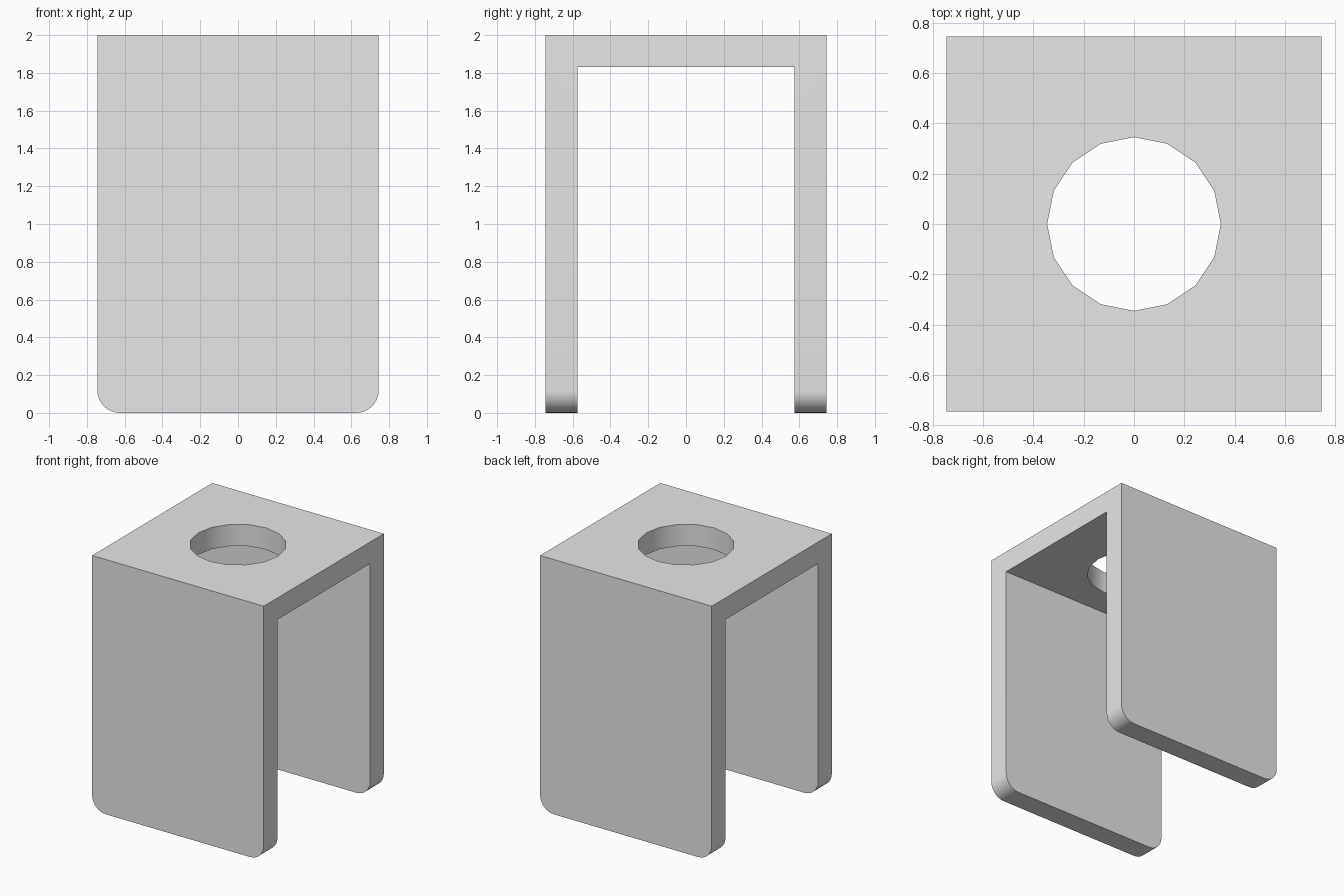
import bpy
import bmesh
import math

cube = bpy.data.objects.get("Cube")
if cube:
    bpy.data.objects.remove(cube, do_unlink=True)

HALF, HEIGHT, WALL = 0.745, 2.0, 0.17
CORNER, HOLE = 0.12, 0.345

grey = bpy.data.materials.new("light grey")
grey.use_nodes = True
colour = (0.8, 0.8, 0.8, 1)
grey.diffuse_color = colour
grey.node_tree.nodes["Principled BSDF"].inputs["Base Color"].default_value = colour


def make_object(name, bm):
    bmesh.ops.recalc_face_normals(bm, faces=bm.faces)
    mesh = bpy.data.meshes.new(name)
    bm.to_mesh(mesh)
    bm.free()
    obj = bpy.data.objects.new(name, mesh)
    bpy.context.collection.objects.link(obj)
    mesh.materials.append(grey)
    return obj


# Channel bracket: inverted U profile extruded across x
inner, ceiling = HALF - WALL, HEIGHT - WALL
profile = [(-HALF, 0), (-HALF, HEIGHT), (HALF, HEIGHT), (HALF, 0),
           (inner, 0), (inner, ceiling), (-inner, ceiling), (-inner, 0)]
bm = bmesh.new()
face = bm.faces.new([bm.verts.new((-HALF, y, z)) for y, z in profile])
side = bmesh.ops.extrude_face_region(bm, geom=[face])
moved = [v for v in side["geom"] if isinstance(v, bmesh.types.BMVert)]
bmesh.ops.translate(bm, verts=moved, vec=(2 * HALF, 0, 0))

# Rounded lower corners of both legs
corners = [e for e in bm.edges
           if all(v.co.z < 0.01 for v in e.verts)
           and abs(e.verts[0].co.x - e.verts[1].co.x) < 0.01]
bmesh.ops.bevel(bm, geom=corners, offset=CORNER, segments=8, profile=0.5,
                affect='EDGES')
bracket = make_object("channel_bracket", bm)

# Round hole through the top plate
bm = bmesh.new()
bmesh.ops.create_cone(bm, cap_ends=True, segments=16, radius1=HOLE,
                      radius2=HOLE, depth=0.6)
cutter = make_object("hole_cutter", bm)
cutter.location.z = HEIGHT - WALL / 2
cutter.hide_render = True

cut = bracket.modifiers.new("top_hole", 'BOOLEAN')
cut.operation = 'DIFFERENCE'
cut.solver = 'EXACT'
cut.object = cutter

bpy.ops.object.select_all(action='DESELECT')
bracket.select_set(True)
bpy.context.view_layer.objects.active = bracket
bpy.ops.object.modifier_apply(modifier=cut.name)
bpy.data.objects.remove(cutter, do_unlink=True)
bpy.ops.object.shade_smooth_by_angle(angle=math.radians(30))
